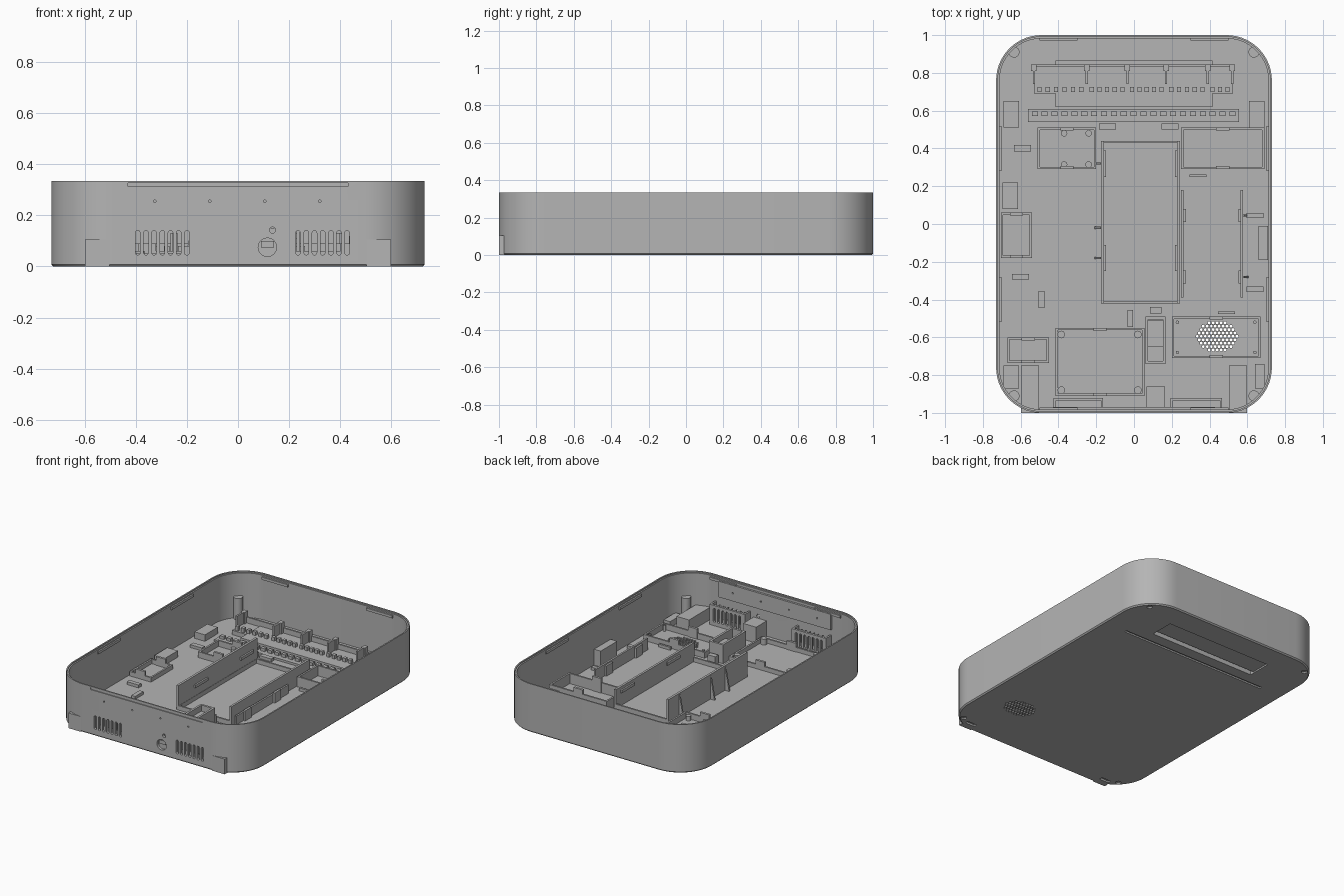
import bpy, bmesh, math
from mathutils import Vector

old = bpy.data.objects.get("Cube")
if old:
    bpy.data.objects.remove(old, do_unlink=True)

grey = bpy.data.materials.new("matte_grey")
grey.use_nodes = True
colour = (0.46, 0.46, 0.46, 1)
grey.diffuse_color = colour
grey.node_tree.nodes["Principled BSDF"].inputs["Base Color"].default_value = colour


def outline(a0, a1, b0, b1, r=0, seg=4):
    """Rectangle outline with optional rounded corners."""
    if r == 0:
        return [(a0, b0), (a1, b0), (a1, b1), (a0, b1)]
    pts = []
    corners = [(a1 - r, b1 - r), (a0 + r, b1 - r), (a0 + r, b0 + r), (a1 - r, b0 + r)]
    for q, (a, b) in enumerate(corners):
        for i in range(seg + 1):
            t = (q + i / seg) * math.pi / 2
            pts.append((a + r * math.cos(t), b + r * math.sin(t)))
    return pts


def add_prism(bm, x, y, z, r=0, axis="z", seg=4):
    """Prism over three ranges, rounded around the chosen axis."""
    if axis == "z":
        pts, (lo, hi) = outline(*x, *y, r, seg), z
        put = lambda p, h: Vector((p[0], p[1], h))
    else:
        pts, (lo, hi) = outline(*x, *z, r, seg), y
        put = lambda p, h: Vector((p[0], h, p[1]))
    rings = [[bm.verts.new(put(p, h)) for p in pts] for h in (lo, hi)]
    n = len(pts)
    faces = [bm.faces.new(rings[0]), bm.faces.new(rings[1])]
    for i in range(n):
        j = (i + 1) % n
        faces.append(bm.faces.new((rings[0][i], rings[0][j], rings[1][j], rings[1][i])))
    return faces


def finish(name, bm):
    bmesh.ops.remove_doubles(bm, verts=bm.verts, dist=1e-5)
    bmesh.ops.recalc_face_normals(bm, faces=bm.faces)
    mesh = bpy.data.meshes.new(name)
    bm.to_mesh(mesh)
    bm.free()
    mesh.materials.append(grey)
    obj = bpy.data.objects.new(name, mesh)
    bpy.context.collection.objects.link(obj)
    return obj


def part(name, x, y, z, **kw):
    bm = bmesh.new()
    add_prism(bm, x, y, z, **kw)
    return finish(name, bm)


def block(name, x, y, top):
    return part(name, x, y, (0.01, top))


def frame(name, x, y, top, t=0.012):
    """Low four-sided wall standing on the floor."""
    bm = bmesh.new()
    for e in ((x[0], x[0] + t), (x[1] - t, x[1])):
        add_prism(bm, e, y, (0.01, top))
    for e in ((y[0], y[0] + t), (y[1] - t, y[1])):
        add_prism(bm, (x[0] + t, x[1] - t), e, (0.01, top))
    return finish(name, bm)


def around(c, h):
    return (c - h, c + h)


def tube(name, x, y, r, hole, top):
    bm = bmesh.new()
    a = add_prism(bm, around(x, r), around(y, r), (0.01, top), r=r)
    b = add_prism(bm, around(x, hole), around(y, hole), (0.01, top), r=hole)
    bmesh.ops.delete(bm, geom=a[:2] + b[:2], context="FACES_ONLY")
    edges = [e for e in bm.edges if e.is_boundary]
    for h in (0.01, top):
        ring = [e for e in edges if all(abs(v.co.z - h) < 1e-5 for v in e.verts)]
        bmesh.ops.bridge_loops(bm, edges=ring)
    return finish(name, bm)


def rib(name, x0, x1, y, top):
    """Triangular buttress, tall at x0 and tapering to x1."""
    bm = bmesh.new()
    add_prism(bm, (x0, x1), around(y, 0.006), (0.01, top))
    for v in bm.verts:
        if v.co.z > 0.02 and abs(v.co.x - x1) < 1e-4:
            v.co.x = x0 + (x1 - x0) * 0.2
    return finish(name, bm)


# Open tub with rounded corners and a stepped rim
W, L, H, R, T, FLOOR = 0.73, 1.0, 0.335, 0.24, 0.018, 0.02
bm = bmesh.new()
layers = [(0.008, 0), (0, 0.008), (0, H), (T / 2, H), (T / 2, H - 0.008), (T, H - 0.008), (T, FLOOR)]
loops = []
for d, z in layers:
    pts = outline(d - W, W - d, d - L, L - d, R - d, 14)
    loops.append([bm.verts.new((a, b, z)) for a, b in pts])
n = len(loops[0])
for low, high in zip(loops, loops[1:]):
    for i in range(n):
        j = (i + 1) % n
        bm.faces.new((low[i], low[j], high[j], high[i]))
bm.faces.new(loops[0])
bm.faces.new(loops[-1])
tub = finish("tub", bm)

# Raised box over the rear underside recess, and plates behind the vents
recess = block("recess_box", (-0.415, 0.415), (0.62, 0.865), 0.055)
vents = [(-0.42, -0.17), (0.2, 0.46)]
vent_plates = [part("vent_plate", v, (-0.935, -0.92), (0.01, 0.16)) for v in vents]
wall_plate = part("front_wall_plate", (-0.43, 0.43), (-0.985, -0.968), (0.2, 0.31))

# Cutters: vents, jack, pin holes, grille, screw holes, recess and slit
cut = bmesh.new()
front = (-1.1, -0.9)
for start in (-0.392, 0.235):
    for i in range(7):
        add_prism(cut, around(start + i * 0.032, 0.009), front, (0.045, 0.14), r=0.0088, axis="y")
holes = [(0.115, 0.075, 0.036), (0.135, 0.142, 0.012)]
holes += [(-0.325 + i * 0.215, 0.255, 0.005) for i in range(4)]
for x, z, r in holes:
    add_prism(cut, around(x, r), front, around(z, r), r=r * 0.99, axis="y", seg=6)
add_prism(cut, (-0.43, 0.43), (-1.1, -0.994), (0.312, 0.326))
for row in range(-4, 5):
    for col in range(-5, 6):
        dx, dy = (col + (row % 2) / 2) * 0.021, row * 0.018
        if (dx / 0.115) ** 2 + (dy / 0.08) ** 2 < 1:
            r = 0.008
            add_prism(cut, around(0.44 + dx, r), around(-0.595 + dy, r), (-0.1, 0.1), r=r * 0.99, seg=2)
for sx in (-1, 1):
    for sy in (-1, 1):
        add_prism(cut, around(sx * 0.635, 0.018), around(sy * 0.91, 0.018), (-0.1, 0.1), r=0.0178)
    add_prism(cut, around(sx * 0.55, 0.035), around(-0.94, 0.012), (-0.1, 0.012))
add_prism(cut, (-0.4, 0.4), (0.665, 0.83), (-0.1, 0.04))
add_prism(cut, (-0.555, 0.555), (0.57, 0.588), (-0.1, 0.1))
cutter = finish("cutter", cut)
cutter.hide_render = True
for obj in [tub, recess, wall_plate] + vent_plates:
    mod = obj.modifiers.new("cut", "BOOLEAN")
    mod.object, mod.operation, mod.solver = cutter, "DIFFERENCE", "EXACT"
    bpy.context.view_layer.objects.active = obj
    bpy.ops.object.modifier_apply(modifier=mod.name)
bpy.data.objects.remove(cutter, do_unlink=True)

# Vent side walls, corner posts and foot pockets
for v in vents:
    for x in v:
        block("vent_side", around(x, 0.006), (-0.985, -0.92), 0.16)
for sx in (-1, 1):
    for sy in (-1, 1):
        tube("corner_post", sx * 0.635, sy * 0.91, 0.029, 0.016, 0.17)
    part("foot_pocket", around(sx * 0.55, 0.048), (-1, -0.75), (0.015, 0.105))
    part("foot_tab", around(sx * 0.55, 0.048), (-1, -0.97), (0, 0.105))
block("side_pad", (-0.69, -0.61), (-0.87, -0.75), 0.06)
block("side_pad", (0.64, 0.69), (-0.87, -0.74), 0.06)

# Rear terminal rail: back wall, dividers and teeth
dividers = [-0.53, -0.25, -0.035, 0.17, 0.39, 0.52]
block("rail_back", (-0.53, 0.525), (0.832, 0.844), 0.09)
block("rail_base", (-0.53, 0.525), (0.69, 0.84), 0.05)
for x in dividers:
    block("rail_divider", around(x, 0.006), (0.74, 0.844), 0.13)
    block("rail_post", around(x, 0.014), (0.81, 0.844), 0.13)
for a, b, count in zip(dividers, dividers[1:], (6, 5, 5, 5, 3)):
    for i in range(count):
        x = a + (b - a) * (i + 0.65) / (count + 0.3)
        block("rail_tooth", around(x, 0.011), (0.7, 0.724), 0.08)

# Light strip with a row of small blocks
block("strip_base", (-0.56, 0.555), (0.54, 0.61), 0.035)
for i in range(21):
    block("strip_block", around(-0.525 + i * 0.0523, 0.016), (0.572, 0.596), 0.055)

# Central cradle: two tall walls, low ends, buttresses and clips
frame("cradle_base", (-0.17, 0.24), (-0.42, 0.44), 0.05)
block("cradle_wall_right", (-0.176, -0.16), (-0.42, 0.44), 0.19)
block("cradle_wall_left", (0.228, 0.243), (-0.42, 0.44), 0.15)
block("outer_wall", (0.565, 0.578), (-0.39, 0.18), 0.1)
block("inner_ledge", (0.25, 0.262), (-0.39, 0.18), 0.08)
for y in (0.32, -0.02, -0.18):
    rib("cradle_rib", -0.17, -0.21, y, 0.18)
for y in (0.045, -0.28):
    rib("outer_rib", 0.575, 0.61, y, 0.09)
    for x in (0.267, 0.56):
        block("clip", around(x, 0.008), around(y, 0.035), 0.09)
for y in (0.32, -0.18):
    for x in (-0.155, 0.223):
        part("cradle_clip", around(x, 0.006), around(y, 0.07), (0.11, 0.13))

# Framed bays for boards and modules
bays = {"rear_right_bay": (-0.51, -0.2, 0.29, 0.51, 0.06), "rear_left_bay": (0.25, 0.69, 0.29, 0.51, 0.09),
        "side_bay": (-0.705, -0.54, -0.18, 0.06, 0.05), "front_corner_bay": (-0.67, -0.45, -0.735, -0.6, 0.06),
        "speaker_bay": (0.2, 0.67, -0.71, -0.49, 0.06), "board_bay": (-0.415, 0.055, -0.91, -0.55, 0.05)}
for name, (x0, x1, y0, y1, top) in bays.items():
    frame(name, (x0, x1), (y0, y1), top)
    for y in (y0 + 0.008, y1 - 0.008):
        block(name + "_clip", around((x0 + x1) / 2, 0.035), around(y, 0.008), top + 0.03)
for x in (-0.385, 0.02):
    for y in (-0.88, -0.585):
        tube("board_standoff", x, y, 0.02, 0.009, 0.06)
for x in (-0.37, -0.24):
    for y in (0.315, 0.48):
        tube("rear_standoff", x, y, 0.017, 0.008, 0.05)
for x in (0.23, 0.64):
    for y in (-0.68, -0.52):
        tube("speaker_pin", x, y, 0.009, 0.004, 0.06)

# Power inlet: connector housing and cable holder
block("inlet_housing", (0.065, 0.165), (-0.975, -0.86), 0.13)
frame("cable_holder", (0.06, 0.168), (-0.74, -0.49), 0.15, 0.015)
block("cable_saddle", (0.075, 0.155), (-0.65, -0.51), 0.11)
block("cable_hook", (0.085, 0.145), (-0.475, -0.44), 0.08)
part("inlet_contact", (0.09, 0.14), (-0.99, -0.97), (0.075, 0.1))

# Small pads on the floor: centre, half sizes, height
for x, y, a, b, top in [
        (-0.65, 0.58, 0.04, 0.07, 0.065), (0.65, 0.58, 0.04, 0.07, 0.065), (-0.655, 0.15, 0.04, 0.07, 0.065),
        (0.685, -0.1, 0.025, 0.09, 0.13), (-0.59, 0.4, 0.045, 0.017, 0.04), (-0.6, -0.28, 0.045, 0.015, 0.04),
        (-0.49, -0.4, 0.015, 0.045, 0.04), (-0.02, -0.5, 0.015, 0.045, 0.04), (0.34, 0.255, 0.045, 0.007, 0.04),
        (0.49, -0.47, 0.045, 0.007, 0.04), (0.64, 0.045, 0.045, 0.014, 0.04), (0.64, -0.345, 0.045, 0.014, 0.04),
        (-0.14, 0.515, 0.045, 0.016, 0.04), (0.19, 0.515, 0.045, 0.016, 0.04)]:
    block("floor_pad", around(x, a), around(y, b), top)

# Snap strips below the rim
for s in (-1, 1):
    for t in (-0.4, 0.4):
        part("end_snap", around(t, 0.1), around(s * 0.978, 0.006), (0.3, 0.318))
        part("side_snap", around(s * 0.708, 0.006), around(t, 0.12), (0.3, 0.318))

# Smooth shading with crisp edges on round parts
bpy.ops.object.select_all(action="DESELECT")
for obj in bpy.context.scene.objects:
    if obj.type == "MESH" and obj.name.split(".")[0] in {"tub", "corner_post", "board_standoff"}:
        obj.select_set(True)
        bpy.context.view_layer.objects.active = obj
bpy.ops.object.shade_smooth_by_angle(angle=math.radians(30))
